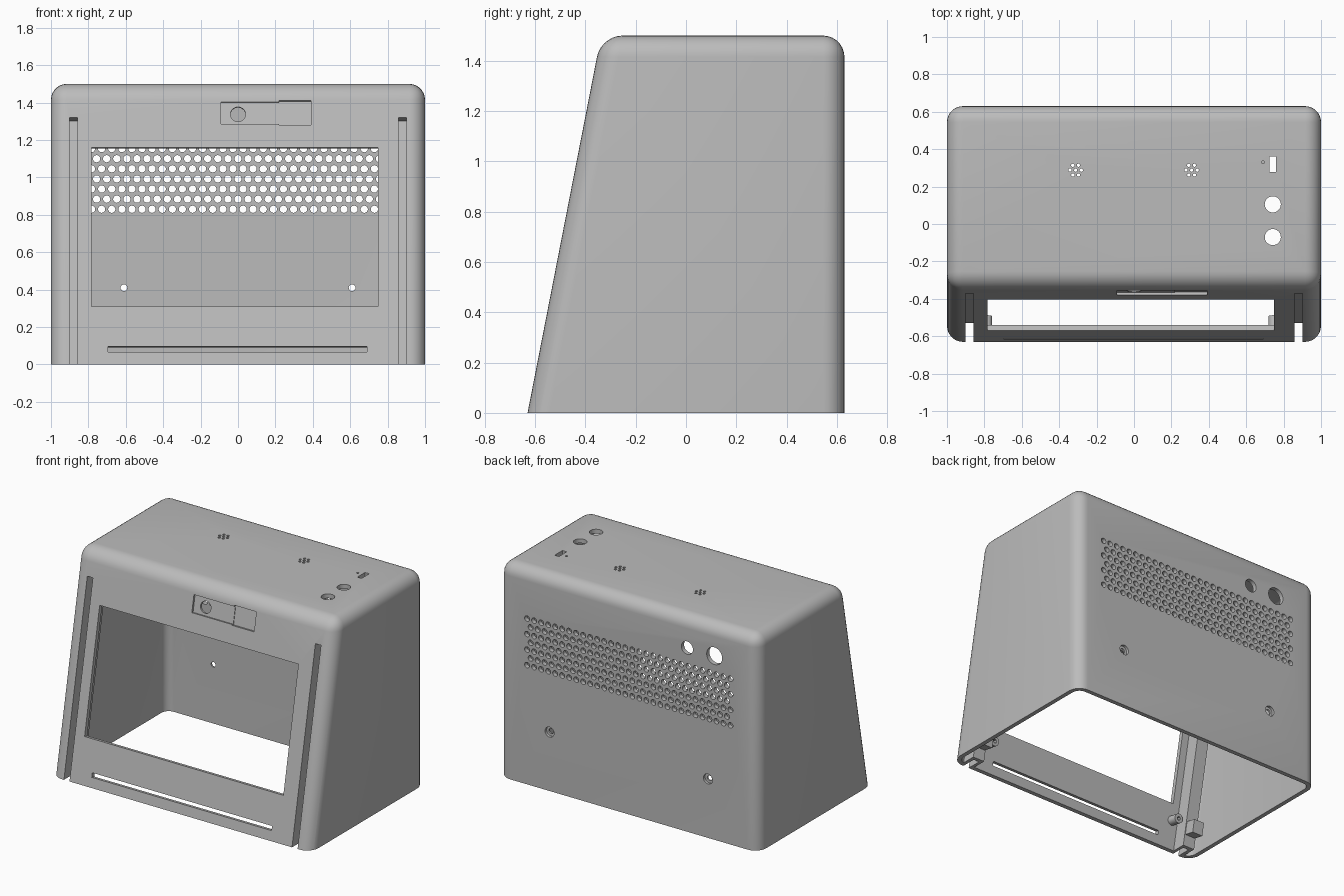
import bpy, bmesh, math
from mathutils import Matrix, Vector

if "Cube" in bpy.data.objects:
    bpy.data.objects.remove(bpy.data.objects["Cube"])

SLOPE = 0.195                      # how far the front leans back per unit of height
WALL = 0.03
UP = 1 / math.cos(math.atan(SLOPE))   # height -> distance along the front panel
PANEL = Matrix.Translation((0, -0.63, 0)) @ Matrix.Rotation(-math.atan(SLOPE), 4, 'X')
WORLD = Matrix.Identity(4)

grey = bpy.data.materials.new("light grey plastic")
grey.use_nodes = True
grey.diffuse_color = (0.5, 0.5, 0.5, 1)
grey.node_tree.nodes["Principled BSDF"].inputs["Base Color"].default_value = (0.5, 0.5, 0.5, 1)


def box(bm, x, y, z, frame=WORLD):
    """Box given by its ranges in the frame."""
    size = [r[1] - r[0] for r in (x, y, z)]
    mid = [(r[1] + r[0]) / 2 for r in (x, y, z)]
    m = frame @ Matrix.Translation(mid) @ Matrix.Diagonal((*size, 1))
    bmesh.ops.create_cube(bm, size=1, matrix=m)


def rod(bm, start, end, radius, sides=24, frame=WORLD):
    """Cylinder between two points in the frame."""
    a, b = Vector(start), Vector(end)
    turn = (b - a).to_track_quat('Z', 'Y').to_matrix().to_4x4()
    bmesh.ops.create_cone(bm, cap_ends=True, segments=sides, radius1=radius, radius2=radius,
                          depth=(b - a).length, matrix=frame @ Matrix.Translation((a + b) / 2) @ turn)


def finish(bm, name):
    bmesh.ops.recalc_face_normals(bm, faces=bm.faces[:])
    mesh = bpy.data.meshes.new(name)
    bm.to_mesh(mesh)
    bm.free()
    mesh.materials.append(grey)
    ob = bpy.data.objects.new(name, mesh)
    bpy.context.collection.objects.link(ob)
    return ob


def hull(name, inset, radius):
    """Wedge-fronted rounded block, running a little below the ground."""
    bm = bmesh.new()
    bmesh.ops.create_cube(bm, size=1)
    low, high = -0.1, 1.5 - inset
    for v in bm.verts:
        z = high if v.co.z > 0 else low
        y = 0.63 - inset if v.co.y > 0 else -0.63 + SLOPE * z + inset
        v.co = (math.copysign(1 - inset, v.co.x), y, z)
    edges = [e for e in bm.edges if max(v.co.z for v in e.verts) > 0]
    bmesh.ops.bevel(bm, geom=edges, offset=radius, segments=7, profile=0.5, affect='EDGES')
    return finish(bm, name)


def combine(target, tool, operation):
    mod = target.modifiers.new("combine", 'BOOLEAN')
    mod.operation, mod.solver, mod.object = operation, 'EXACT', tool
    bpy.context.view_layer.objects.active = target
    bpy.ops.object.modifier_apply(modifier=mod.name)
    bpy.data.objects.remove(tool)


# Hollow housing
housing = hull("housing", 0, 0.085)
combine(housing, hull("cavity", WALL, 0.055), 'DIFFERENCE')

# Inner rail channels, mounting blocks and screw posts
BOSSES = ((-0.79, 0.2), (0.75, 0.2))
fit = bmesh.new()
for s in (-1, 1):
    box(fit, sorted((s * 0.835, s * 0.925)), (0.015, 0.125), (-0.1, 1.36 * UP), PANEL)
combine(housing, finish(fit, "rail_channels"), 'UNION')
fit = bmesh.new()
for s in (-1, 1):
    box(fit, sorted((s * 0.84, s * 0.92)), (0.115, 0.2), (0.1, 0.19), PANEL)
for x, u in BOSSES:
    rod(fit, (x, 0.015, u), (x, 0.1, u), 0.032, frame=PANEL)
combine(housing, finish(fit, "mounting_points"), 'UNION')

# Level the open base
cut = bmesh.new()
box(cut, (-2, 2), (-2, 2), (-1, 0))
combine(housing, finish(cut, "base_cutter"), 'DIFFERENCE')

# Front openings: screen window, lower slot, rail grooves, sensor recess
cut = bmesh.new()
box(cut, (-0.783, 0.748), (-0.1, 0.08), (0.31 * UP, 1.16 * UP), PANEL)
box(cut, (-0.695, 0.69), (-0.1, 0.08), (0.067 * UP, 0.097 * UP), PANEL)
for s in (-1, 1):
    box(cut, sorted((s * 0.857, s * 0.9)), (-0.1, 0.1), (-0.2, 1.32 * UP), PANEL)
box(cut, (-0.09, 0.23), (-0.1, 0.014), (1.285 * UP, 1.402 * UP), PANEL)
for x, u in BOSSES:
    rod(cut, (x, 0.04, u), (x, 0.2, u), 0.013, 12, PANEL)

# Back ventilation grille, staggered rows
PITCH = 0.054
for row in range(7):
    z = 0.83 + row * PITCH
    even = row % 2 == 0
    for k in range(30 if even else 29):
        x = (k - (14.5 if even else 14)) * PITCH
        rod(cut, (x, 0.55, z), (x, 0.7, z), 0.0195, 14)

# Back cable holes and screw counterbores
rod(cut, (-0.45, 0.55, 1.28), (-0.45, 0.7, 1.28), 0.045, 32)
rod(cut, (-0.66, 0.55, 1.28), (-0.66, 0.7, 1.28), 0.06, 32)
for x in (-0.61, 0.61):
    rod(cut, (x, 0.612, 0.41), (x, 0.7, 0.41), 0.035)

# Top: button holes, switch slot, pilot dot, speaker clusters
for y in (0.105, -0.07):
    rod(cut, (0.742, y, 1.4), (0.742, y, 1.6), 0.043, 32)
box(cut, (0.725, 0.758), (0.277, 0.362), (1.4, 1.6))
rod(cut, (0.69, 0.33, 1.485), (0.69, 0.33, 1.6), 0.008, 10)
for cx in (-0.312, 0.308):
    for k in range(7):
        r, a = (0.03 if k else 0), k * math.pi / 3
        x, y = cx + r * math.cos(a), 0.288 + r * math.sin(a)
        rod(cut, (x, y, 1.4), (x, y, 1.6), 0.009, 10)
combine(housing, finish(cut, "openings_cutter"), 'DIFFERENCE')

# Second stage: deeper sensor pocket, lens hole, screw shafts
cut = bmesh.new()
box(cut, (0.22, 0.39), (-0.1, 0.018), (1.28 * UP, 1.41 * UP), PANEL)
rod(cut, (0, -0.1, 1.34 * UP), (0, 0.08, 1.34 * UP), 0.04, 32, PANEL)
for x in (-0.61, 0.61):
    rod(cut, (x, 0.55, 0.41), (x, 0.7, 0.41), 0.018, 16)
combine(housing, finish(cut, "detail_cutter"), 'DIFFERENCE')

# Smooth rounded corners, crisp cut edges
bpy.ops.object.select_all(action='DESELECT')
housing.select_set(True)
bpy.context.view_layer.objects.active = housing
bpy.ops.object.shade_smooth_by_angle(angle=math.radians(30))
